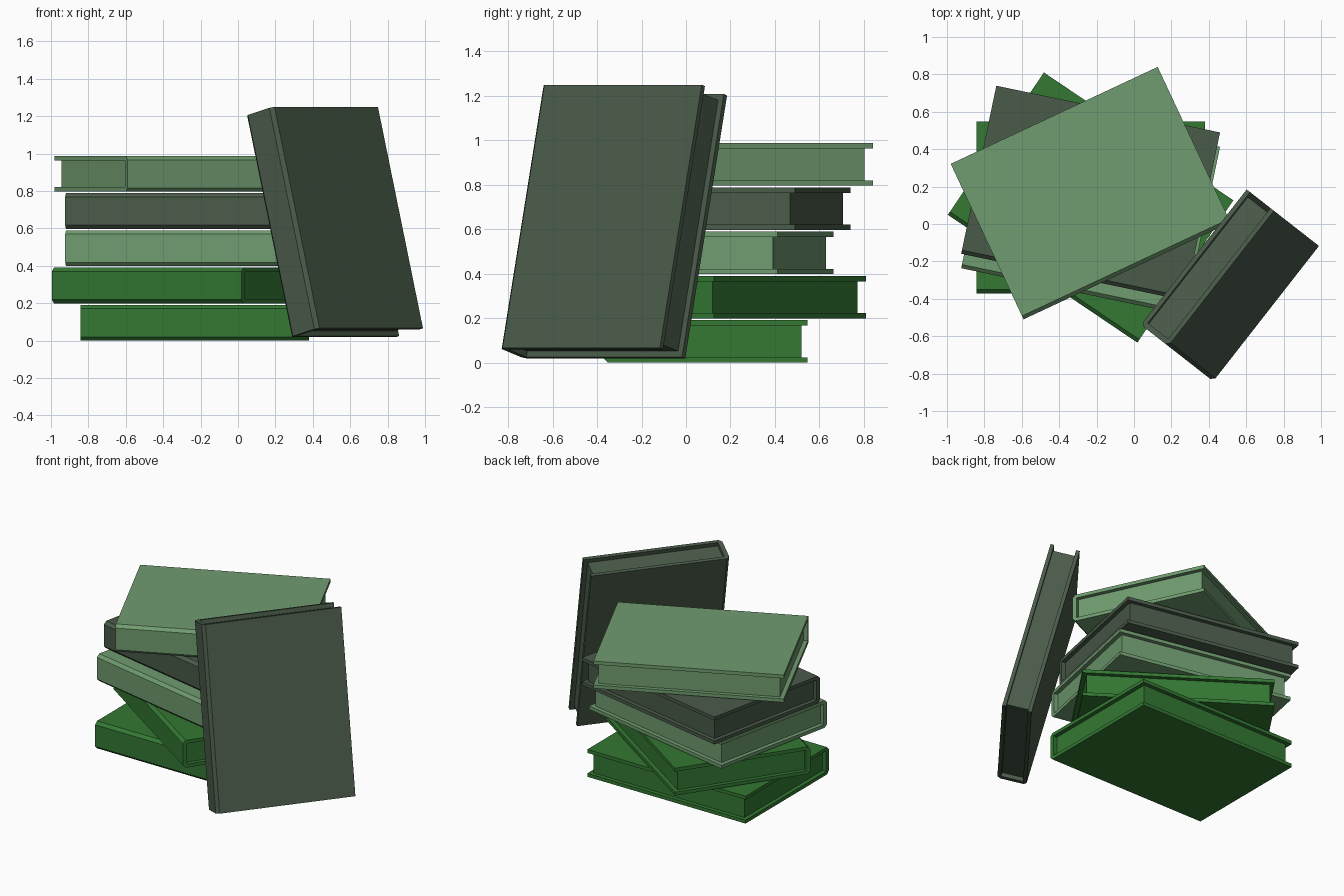
import bpy, bmesh
from math import radians
from mathutils import Matrix, Vector

if "Cube" in bpy.data.objects:
    bpy.data.objects.remove(bpy.data.objects["Cube"])

L, D, T = 1.222, 0.918, 0.191      # book length, depth, thickness
BOARD, SPINE, INSET, CH = 0.024, 0.03, 0.028, 0.02


def material(name, rgb):
    m = bpy.data.materials.new(name)
    m.diffuse_color = (*rgb, 1)
    m.use_nodes = True
    m.node_tree.nodes["Principled BSDF"].inputs["Base Color"].default_value = m.diffuse_color
    return m


GREEN = material("green", (0.033, 0.188, 0.033))
LIGHT = material("light_green", (0.16, 0.33, 0.16))
DARK = material("dark_green", (0.068, 0.105, 0.068))


def prism(name, profile, length, mat, matrix):
    """Extrude a (y, z) profile along local x, centred."""
    bm = bmesh.new()
    face = bm.faces.new([bm.verts.new((-length / 2, y, z)) for y, z in profile])
    ext = bmesh.ops.extrude_face_region(bm, geom=[face])
    verts = [v for v in ext["geom"] if isinstance(v, bmesh.types.BMVert)]
    bmesh.ops.translate(bm, verts=verts, vec=(length, 0, 0))
    bmesh.ops.recalc_face_normals(bm, faces=bm.faces)
    me = bpy.data.meshes.new(name)
    bm.to_mesh(me)
    bm.free()
    me.materials.append(mat)
    ob = bpy.data.objects.new(name, me)
    ob.matrix_world = matrix
    bpy.context.collection.objects.link(ob)
    return ob


def book(name, mat, matrix):
    y, z = D / 2, T / 2
    zi = z - BOARD
    # C-shaped cover with a chamfered spine on the -y side
    half = [(y, zi), (y, z), (-y + CH, z), (-y, z - CH)]
    cover = ([(-y + SPINE, zi)] + half
             + [(a, -b) for a, b in reversed(half)] + [(-y + SPINE, -zi)])
    prism(name + "_cover", cover, L, mat, matrix)
    # page block set back from the three open sides
    y0, y1 = -y + SPINE, y - INSET
    prism(name + "_pages", [(y0, -zi), (y1, -zi), (y1, zi), (y0, zi)],
          L - 2 * INSET, mat, matrix)


# stacked books: name, material, y centre, turn
stack = [("bottom_book", GREEN, 0.088, 0),
         ("second_book", GREEN, 0.088, -34),
         ("third_book", LIGHT, 0.088, -11.8),
         ("fourth_book", DARK, 0.165, -11.8),
         ("top_book", LIGHT, 0.165, 25.1)]
for i, (name, mat, cy, turn) in enumerate(stack):
    book(name, mat, Matrix.Translation((-0.232, cy, T / 2 + i * 0.199))
         @ Matrix.Rotation(radians(turn), 4, 'Z'))

# book leaning against the stack, standing on its short end
up = Vector((-0.197, 0.154, 0.968)).normalized()
side = Vector((0.616, 0.788, 0)).normalized()
side = (side - up * side.dot(up)).normalized()
rot = Matrix((up, side, up.cross(side))).transposed().to_4x4()
book("leaning_book", DARK, Matrix.Translation((0.513, -0.328, 0.634)) @ rot)
